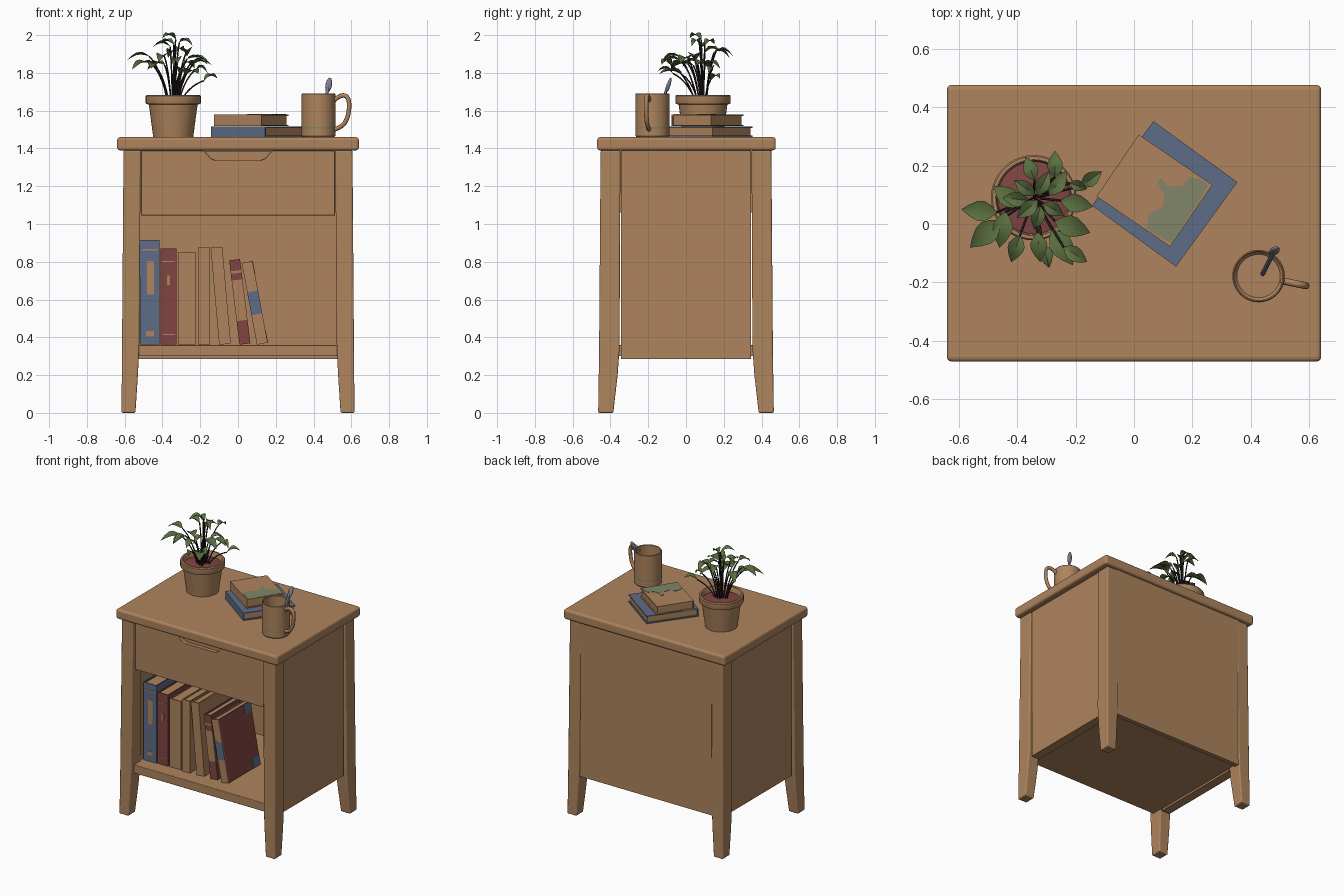
import bpy, bmesh, math, random
from mathutils import Vector, Matrix

if "Cube" in bpy.data.objects:
    bpy.data.objects.remove(bpy.data.objects["Cube"])

random.seed(4)


def material(name, rgb):
    m = bpy.data.materials.new(name)
    m.diffuse_color = (*rgb, 1)
    m.use_nodes = True
    m.node_tree.nodes["Principled BSDF"].inputs["Base Color"].default_value = m.diffuse_color
    return m


WOOD = material("warm_wood", (0.42, 0.23, 0.11))
BLUE = material("dusty_blue", (0.11, 0.15, 0.24))
RED = material("brick_red", (0.22, 0.06, 0.055))
SAGE = material("sage", (0.22, 0.24, 0.14))
LEAF = material("leaf_green", (0.10, 0.155, 0.05))
STEM = material("dark_stem", (0.02, 0.015, 0.015))
STEEL = material("steel", (0.20, 0.22, 0.28))


def finish(name, bm, mats, bevel=0, smooth=None):
    bmesh.ops.recalc_face_normals(bm, faces=bm.faces)
    me = bpy.data.meshes.new(name)
    bm.to_mesh(me)
    bm.free()
    for m in mats:
        me.materials.append(m)
    ob = bpy.data.objects.new(name, me)
    bpy.context.collection.objects.link(ob)
    if bevel:
        mod = ob.modifiers.new("bevel", 'BEVEL')
        mod.width, mod.segments, mod.limit_method = bevel, 3, 'ANGLE'
    if smooth:
        bpy.ops.object.select_all(action='DESELECT')
        ob.select_set(True)
        bpy.context.view_layer.objects.active = ob
        bpy.ops.object.shade_smooth_by_angle(angle=math.radians(smooth))
    return ob


def add_box(bm, lo, hi, index=0):
    lo, hi = Vector(lo), Vector(hi)
    mat = Matrix.Translation((lo + hi) / 2) @ Matrix.Diagonal((*(hi - lo), 1))
    r = bmesh.ops.create_cube(bm, size=1, matrix=mat)
    for f in {f for v in r['verts'] for f in v.link_faces}:
        f.material_index = index


def box(name, lo, hi, mat=WOOD, bevel=0):
    bm = bmesh.new()
    add_box(bm, lo, hi)
    return finish(name, bm, [mat], bevel)


def prism(name, pts, depth, mat, bevel=0):
    """Extrude a flat outline along the depth vector."""
    bm = bmesh.new()
    f = bm.faces.new([bm.verts.new(p) for p in pts])
    r = bmesh.ops.extrude_face_region(bm, geom=[f])
    vs = [g for g in r['geom'] if isinstance(g, bmesh.types.BMVert)]
    bmesh.ops.translate(bm, verts=vs, vec=depth)
    return finish(name, bm, [mat], bevel)


def lathe(name, profile, centre, mats, band=None):
    bm = bmesh.new()
    vs = [bm.verts.new((r, 0, z)) for r, z in profile]
    es = [bm.edges.new(p) for p in zip(vs, vs[1:])]
    bmesh.ops.spin(bm, geom=vs + es, cent=(0, 0, 0), axis=(0, 0, 1),
                   angle=2 * math.pi, steps=40)
    bmesh.ops.remove_doubles(bm, verts=bm.verts, dist=1e-5)
    for f in bm.faces:
        if band and band[0] < f.calc_center_median().z < band[1]:
            f.material_index = 1
    bmesh.ops.translate(bm, verts=bm.verts, vec=(*centre, 0))
    return finish(name, bm, mats, smooth=35)


def tube(name, paths, radius, mat):
    cu = bpy.data.curves.new(name, 'CURVE')
    cu.dimensions, cu.bevel_depth, cu.bevel_resolution = '3D', radius, 2
    cu.use_fill_caps = True
    for pts in paths:
        sp = cu.splines.new('NURBS')
        sp.points.add(len(pts) - 1)
        for p, co in zip(sp.points, pts):
            p.co = (*co, 1)
        sp.use_endpoint_u, sp.order_u, sp.resolution_u = True, 3, 6
    cu.materials.append(mat)
    ob = bpy.data.objects.new(name, cu)
    bpy.context.collection.objects.link(ob)
    return ob


# Cabinet
box("table_top", (-0.64, -0.47, 1.39), (0.64, 0.475, 1.46), bevel=0.015)
box("shelf", (-0.535, -0.43, 0.30), (0.535, 0.43, 0.36), bevel=0.004)
box("back_panel", (-0.53, 0.42, 0.285), (0.53, 0.452, 1.39))
for side, s in (("left", -1), ("right", 1)):
    xs = sorted((s * 0.53, s * 0.597))
    box(side + "_panel", (xs[0], -0.345, 0.285), (xs[1], 0.345, 1.39), bevel=0.003)

# Splayed legs with tapered feet: height, inner x, outer x, inner y, outer y
LEG = [(0, 0.543, 0.617, 0.385, 0.465), (0.20, 0.53, 0.615, 0.362, 0.462),
       (0.34, 0.523, 0.614, 0.352, 0.460), (1.39, 0.515, 0.606, 0.347, 0.452)]
for row, sy in (("front", -1), ("back", 1)):
    for side, sx in (("left", -1), ("right", 1)):
        bm = bmesh.new()
        rings = [[bm.verts.new((sx * x, sy * y, z)) for x, y in
                  ((x0, y0), (x1, y0), (x1, y1), (x0, y1))] for z, x0, x1, y0, y1 in LEG]
        for a, b in zip(rings, rings[1:]):
            for i in range(4):
                j = (i + 1) % 4
                bm.faces.new((a[i], a[j], b[j], b[i]))
        bm.faces.new(rings[0])
        bm.faces.new(rings[-1])
        finish(f"{row}_{side}_leg", bm, [WOOD], bevel=0.008)

# Drawer with a scooped finger pull
outline = [(-0.513, 1.045), (0.513, 1.045), (0.513, 1.388), (0.185, 1.388), (0.165, 1.372),
           (0.145, 1.347), (0.12, 1.337), (-0.12, 1.337), (-0.145, 1.347), (-0.165, 1.372),
           (-0.185, 1.388), (-0.513, 1.388)]
prism("drawer_front", [(x, -0.43, z) for x, z in outline], (0, 0.03, 0), WOOD, 0.003)
box("drawer_box", (-0.50, -0.40, 1.06), (0.50, 0.38, 1.385))


# Books: local x = thickness, y = depth with the spine at y 0, z = height
def book(name, t, d, h, cover, matrix, bands=(), side=None):
    c, g = 0.007, 0.008
    mats = [cover, WOOD, BLUE, RED, side or cover]
    bm = bmesh.new()
    add_box(bm, (0, 0, 0), (c, d, h))
    add_box(bm, (t - c, 0.001, 0), (t, d, h), 4)
    add_box(bm, (0, 0, 0), (t, c, h))
    add_box(bm, (c, c, g), (t - c, d - g, h - g), 1)
    for x0, x1, z0, z1, idx in bands:
        add_box(bm, (x0 * t, -0.002, z0 * h), (x1 * t, 0.003, z1 * h), idx)
    if side:  # contrasting cover corners
        for z0, z1 in ((0, 0.16), (0.84, 1)):
            add_box(bm, (t - 0.002, d * 0.78, z0 * h), (t + 0.002, d, z1 * h), 2)
    bmesh.ops.transform(bm, matrix=matrix, verts=bm.verts)
    return finish(name, bm, mats)


B1 = [(0.35, 0.7, 0.48, 0.80, 1), (0.3, 0.7, 0.08, 0.13, 1), (0.1, 0.9, 0.9, 0.915, 1)]
B2 = [(0.4, 0.6, 0.62, 0.72, 1), (0.1, 0.9, 0.86, 0.87, 1), (0.1, 0.9, 0.1, 0.11, 1)]
B6 = [(0, 1, 0.28, 0.76, 1), (0, 1, 0.84, 0.87, 1)]
B7 = [(0, 1, 0.36, 0.64, 2)]
# left x, thickness, height, lean in degrees, cover, spine marks, side cover
SHELF = [(-0.518, 0.103, 0.555, 0, BLUE, B1, None), (-0.41, 0.084, 0.51, 0, RED, B2, None),
         (-0.317, 0.092, 0.49, 0, WOOD, (), None), (-0.211, 0.062, 0.515, 0, WOOD, (), None),
         (-0.10, 0.062, 0.515, 5, WOOD, (), None), (0.008, 0.058, 0.45, 7, RED, B6, None),
         (0.10, 0.058, 0.44, 10.5, WOOD, B7, RED)]
for i, (x, t, h, lean, cover, bands, side) in enumerate(SHELF):
    m = (Matrix.Translation((x, -0.33 + 0.004 * (i % 3), 0.361))
         @ Matrix.Rotation(math.radians(-lean), 4, 'Y'))
    book(f"shelf_book_{i + 1}", t, 0.36, h, cover, m, bands, side)


def flat_book(name, centre, z, t, d, h, deg, cover):
    a = math.radians(deg)
    u, v = Vector((math.cos(a), math.sin(a), 0)), Vector((-math.sin(a), math.cos(a), 0))
    o = Vector((*centre, z)) + u * h / 2 - v * d / 2
    m = Matrix(((0, v.x, -u.x, o.x), (0, v.y, -u.y, o.y), (1, 0, 0, o.z), (0, 0, 0, 1)))
    book(name, t, d, h, cover, m)


flat_book("lower_flat_book", (0.105, 0.103), 1.461, 0.055, 0.357, 0.355, -36, BLUE)
flat_book("upper_flat_book", (0.07, 0.114), 1.518, 0.062, 0.256, 0.305, -34.3, WOOD)
patch = [(0.09, 0.16), (0.115, 0.13), (0.163, 0.13), (0.19, 0.16), (0.225, 0.154), (0.255, 0.132),
         (0.13, -0.067), (0.042, -0.015), (0.05, 0.034), (0.10, 0.06), (0.105, 0.096), (0.082, 0.137)]
prism("cover_patch", [(x, y, 1.579) for x, y in patch], (0, 0, 0.003), SAGE)

# Mug, handle and spoon
mug = (0.426, -0.178)
lathe("mug", [(0, 1.461), (0.085, 1.461), (0.09, 1.467), (0.09, 1.506), (0.09, 1.514),
              (0.09, 1.688), (0.086, 1.692), (0.082, 1.688), (0.082, 1.485), (0.074, 1.475),
              (0, 1.475)], mug, [WOOD, SAGE], band=(1.507, 1.513))
hd = Vector((0.98, -0.2))
tube("mug_handle", [[(mug[0] + hd.x * r, mug[1] + hd.y * r, z) for r, z in
     ((0.084, 1.655), (0.12, 1.685), (0.162, 1.675), (0.168, 1.61), (0.15, 1.54),
      (0.115, 1.51), (0.084, 1.50))]], 0.012, WOOD)
tube("spoon_handle", [[(0.44, -0.17, 1.49), (0.463, -0.125, 1.64), (0.478, -0.095, 1.74)]],
     0.008, STEEL)
bm = bmesh.new()
bmesh.ops.create_uvsphere(bm, u_segments=16, v_segments=10, radius=1,
                          matrix=Matrix.Translation((0.48, -0.092, 1.735))
                          @ Matrix.Rotation(math.radians(-17), 4, 'X')
                          @ Matrix.Rotation(math.radians(10), 4, 'Y')
                          @ Matrix.Diagonal((0.017, 0.010, 0.042, 1)))
finish("spoon_end", bm, [STEEL], smooth=60)

# Plant pot and soil
pot = (-0.343, 0.09)
lathe("plant_pot", [(0, 1.461), (0.106, 1.461), (0.129, 1.633), (0.143, 1.635), (0.146, 1.642),
                    (0.146, 1.677), (0.141, 1.684), (0.130, 1.684), (0.126, 1.677),
                    (0.122, 1.63)], pot, [WOOD])
lathe("soil", [(0, 1.658), (0.08, 1.655), (0.125, 1.648)], pot, [RED])

# Leaves: base x, y and tip x, y in hundredths
LEAVES = [(-47, 4, -59, 5), (-46, 1, -56, -8), (-44, 4, -46, -8), (-39, 6, -48, 13),
          (-39, -4, -42, -13), (-33, -3, -32, -13), (-31, -7, -29, -15), (-28, -2, -21, -14),
          (-24, -8, -16, -13), (-27, 1, -15, -3), (-25, 8, -14, 6), (-29, 10, -23, 18),
          (-27, 16, -27, 25), (-34, 15, -37, 23), (-22, 14, -16, 12), (-18, 13, -11, 18),
          (-33, 8, -40, 2), (-34, 10, -41, 15), (-33, 10, -29, 18), (-32, 6, -34, -2),
          (-31, 7, -24, 3), (-36, 8, -45, 9)]
bm, stems = bmesh.new(), []
for i, leaf in enumerate(LEAVES):
    bx, by, tx, ty = (v / 100 for v in leaf)
    r = math.hypot(bx - pot[0], by - pot[1])
    z = 1.99 - 0.75 * r - 0.035 * (i % 4)
    base = Vector((bx, by, z))
    tip = Vector((tx, ty, min(1.995, z + random.uniform(-0.035, 0.015))))
    along = tip - base
    across = along.cross(Vector((0, 0, 1))).normalized() * along.length
    rows = []
    for t, w in ((0, 0.02), (0.15, 0.17), (0.35, 0.28), (0.55, 0.27), (0.78, 0.16), (1, 0.005)):
        mid = base + along * t + Vector((0, 0, 0.04 * math.sin(math.pi * t) * 0.5))
        lift = Vector((0, 0, 0.05 * w))
        rows.append([bm.verts.new(p) for p in
                     (mid - across * w + lift, mid, mid + across * w + lift)])
    for a, b in zip(rows, rows[1:]):
        for k in (0, 1):
            bm.faces.new((a[k], a[k + 1], b[k + 1], b[k]))
    root = Vector((pot[0] + (bx - pot[0]) * 0.25, pot[1] + (by - pot[1]) * 0.25, 1.65))
    bend = Vector((root.x + (bx - root.x) * 0.35, root.y + (by - root.y) * 0.35,
                   1.65 + (z - 1.65) * 0.75))
    stems.append([root, bend, base])
finish("leaves", bm, [LEAF], smooth=50)
tube("stems", stems, 0.004, STEM)
